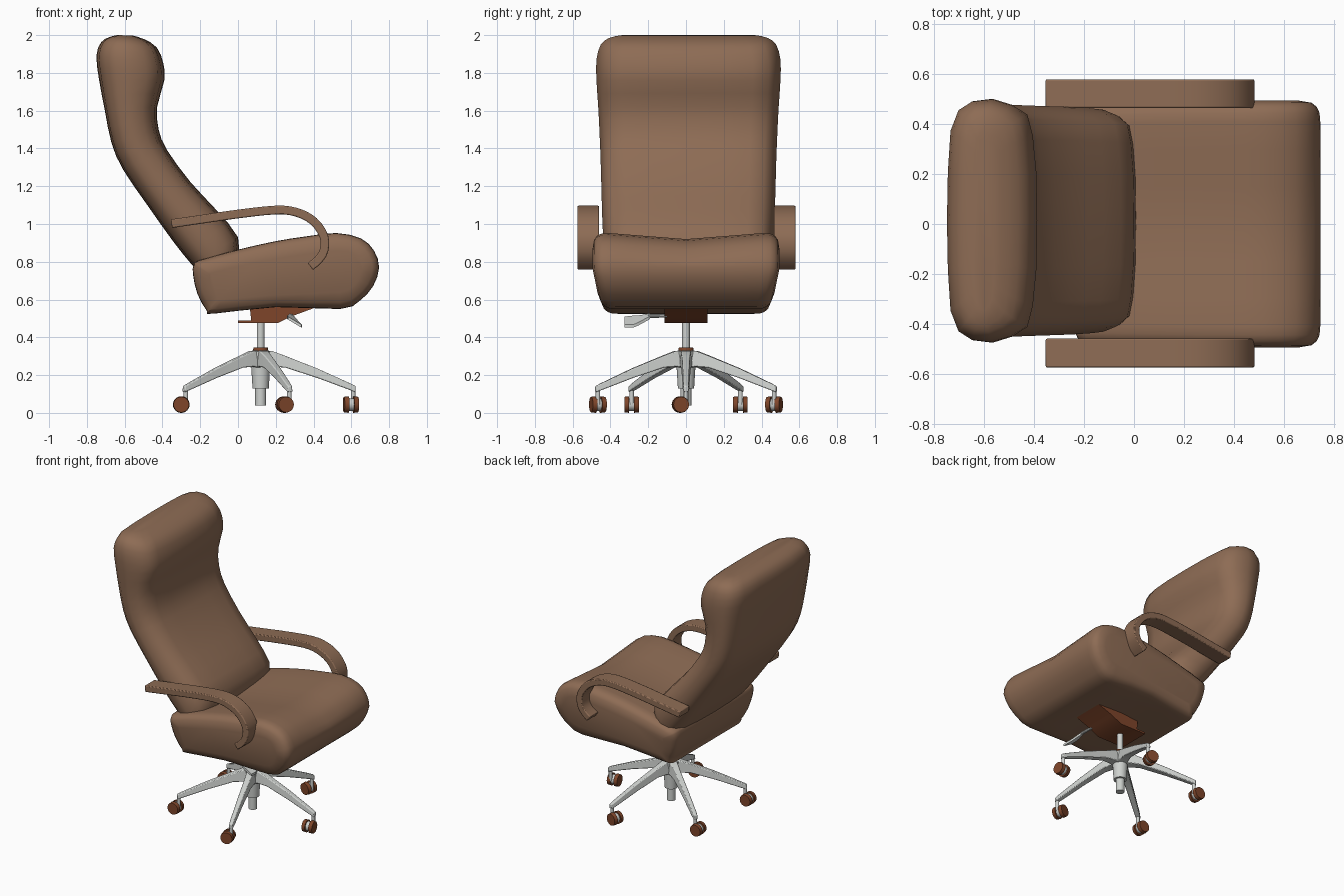
import bpy, bmesh, math
from mathutils import Vector, Matrix

if "Cube" in bpy.data.objects:
    bpy.data.objects.remove(bpy.data.objects["Cube"])


def material(name, rgb):
    m = bpy.data.materials.new(name)
    m.diffuse_color = (*rgb, 1)
    m.use_nodes = True
    m.node_tree.nodes["Principled BSDF"].inputs["Base Color"].default_value = m.diffuse_color
    return m


LEATHER = material("brown leather", (0.27, 0.15, 0.09))
RUST = material("rust brown plastic", (0.21, 0.06, 0.023))
METAL = material("light grey metal", (0.62, 0.64, 0.62))


def finish(bm, name, mat, angle=35, bevel=0):
    bmesh.ops.recalc_face_normals(bm, faces=bm.faces)
    me = bpy.data.meshes.new(name)
    bm.to_mesh(me)
    bm.free()
    me.materials.append(mat)
    ob = bpy.data.objects.new(name, me)
    bpy.context.collection.objects.link(ob)
    bpy.ops.object.select_all(action='DESELECT')
    ob.select_set(True)
    bpy.context.view_layer.objects.active = ob
    bpy.ops.object.shade_smooth_by_angle(angle=math.radians(angle))
    if bevel:
        b = ob.modifiers.new("bevel", 'BEVEL')
        b.width, b.segments = bevel, 2
    return ob


def loft(name, rings, mat, angle=35, bevel=0):
    """Skin a list of equal closed rings and cap both ends."""
    bm = bmesh.new()
    vs = [[bm.verts.new(p) for p in r] for r in rings]
    n = len(rings[0])
    for a, b in zip(vs, vs[1:]):
        for i in range(n):
            bm.faces.new((a[i], a[(i + 1) % n], b[(i + 1) % n], b[i]))
    bm.faces.new(vs[0])
    bm.faces.new(vs[-1])
    return finish(bm, name, mat, angle, bevel)


def smooth(pts, steps=3, closed=False):
    """Catmull-Rom curve through points of any dimension."""
    ps = [Vector(p) for p in pts]
    n = len(ps)
    get = (lambda i: ps[i % n]) if closed else (lambda i: ps[max(0, min(n - 1, i))])
    out = []
    for i in range(n if closed else n - 1):
        a, b, c, d = (get(i + k) for k in (-1, 0, 1, 2))
        for s in range(steps):
            t = s / steps
            out.append(0.5 * (2 * b + (c - a) * t + (2 * a - 5 * b + 4 * c - d) * t * t
                              + (3 * b - a - 3 * c + d) * t ** 3))
    return out if closed else out + [ps[-1]]


def cylinder(name, mat, r1, r2, start, end, seg=20):
    a, b = Vector(start), Vector(end)
    bm = bmesh.new()
    rot = (b - a).to_track_quat('Z', 'Y').to_matrix().to_4x4()
    bmesh.ops.create_cone(bm, cap_ends=True, segments=seg, radius1=r1, radius2=r2,
                          depth=(b - a).length, matrix=Matrix.Translation((a + b) / 2) @ rot)
    return finish(bm, name, mat)


# Seat cushion: side profile lofted across the width
seat_profile = smooth([(-0.235, 0.785), (-0.2, 0.81), (0, 0.865), (0.2, 0.91), (0.36, 0.935),
                       (0.52, 0.953), (0.65, 0.925), (0.72, 0.86), (0.747, 0.77), (0.715, 0.67),
                       (0.64, 0.59), (0.54, 0.55), (0.2, 0.56), (-0.13, 0.525), (-0.165, 0.54),
                       (-0.215, 0.63), (-0.238, 0.73)], 2, True)
half = [(0, 1), (0.15, 1), (0.3, 1), (0.41, 1), (0.445, 0.985), (0.47, 0.93), (0.487, 0.82), (0.496, 0.55)]
stations = [(-y, s) for y, s in half[:0:-1]] + half
rings = []
for y, s in stations:
    ring = []
    for x, z in seat_profile:
        cx = min(max(x, -0.04), 0.55)
        cz = 0.67 + 0.08 * (cx + 0.04) / 0.59
        px, pz = cx + (x - cx) * s, cz + (z - cz) * s
        if z > 0.78:                                   # dished top
            pz -= 0.033 * max(0, 1 - abs(y) / 0.42) * min(1, (z - 0.78) / 0.08)
        f = 1 - 0.1 * min(1, max(0, (0.77 - pz) / 0.24)) - 0.04 * max(0, 0.3 - px)
        ring.append((px, y * f, pz))
    rings.append(ring)
loft("seat", rings, LEATHER, 45)

# Backrest: front x,z / back x,z / half width going up the back
back = smooth([(0.0, 0.80, -0.2, 0.74, 0.43), (0.0, 0.93, -0.245, 0.785, 0.445),
               (-0.12, 1.08, -0.345, 0.91, 0.455), (-0.25, 1.22, -0.48, 1.10, 0.46),
               (-0.375, 1.39, -0.61, 1.29, 0.465), (-0.42, 1.5, -0.67, 1.43, 0.47),
               (-0.428, 1.62, -0.705, 1.6, 0.477), (-0.39, 1.76, -0.735, 1.76, 0.487),
               (-0.395, 1.85, -0.75, 1.89, 0.487), (-0.43, 1.935, -0.725, 1.962, 0.465),
               (-0.5, 1.98, -0.68, 1.99, 0.42), (-0.56, 1.998, -0.64, 2.0, 0.36)], 2)
side = [(0.0, 0.0), (0.01, 0.4), (0.05, 0.7), (0.11, 0.87), (0.28, 0.95), (0.5, 1.0),
        (0.72, 0.98), (0.87, 0.91), (0.96, 0.74), (0.99, 0.4), (1.0, 0.0)]
section = side + [(u, -v) for u, v in side[-2:0:-1]]
loft("backrest", [[(fx + (bx - fx) * u, 0.013 + w * v, fz + (bz - fz) * u) for u, v in section]
                  for fx, fz, bx, bz, w in back], LEATHER, 45)

# Armrests: bent flat strips
arm = smooth([(-0.352, 1.002), (-0.2, 1.024), (0, 1.053), (0.2, 1.074), (0.31, 1.062), (0.4, 1.015),
              (0.455, 0.935), (0.455, 0.86), (0.425, 0.81), (0.383, 0.775)], 3)
for label, y0, y1 in (("left", 0.465, 0.58), ("right", -0.575, -0.46)):
    rings = []
    for i, p in enumerate(arm):
        t = (arm[min(i + 1, len(arm) - 1)] - arm[max(i - 1, 0)]).normalized()
        n = Vector((-t.y, t.x)) * 0.023
        a, b = p + n, p - n
        rings.append([(a.x, y0, a.y), (a.x, y1, a.y), (b.x, y1, b.y), (b.x, y0, b.y)])
    loft(label + "_armrest", rings, LEATHER, 35, 0.006)

# Tilt mechanism under the seat
mech = [(0.0, 0.488), (0.0, 0.475), (0.21, 0.475), (0.28, 0.51), (0.43, 0.565), (0.4, 0.585),
        (0.06, 0.585), (0.07, 0.488)]
loft("tilt_mechanism", [[(x, y, z) for x, z in mech] for y in (-0.115, 0.115)], RUST)

# Height lever with paddle
cylinder("lever_stem", METAL, 0.01, 0.01, (0.28, -0.1, 0.515), (0.285, -0.2, 0.512), 10)
loft("lever_paddle", [[(x - 0.3 + cx, y, z + dz + t) for x, z, t in
                       ((0.3 - w, 0.6 * w, 0.008), (0.3 + w, -0.6 * w, 0.008),
                        (0.3 + w, -0.6 * w, -0.008), (0.3 - w, 0.6 * w, -0.008))]
                      for y, cx, dz, w in ((-0.19, 0.285, 0.512, 0.012), (-0.25, 0.295, 0.49, 0.03),
                                           (-0.28, 0.3, 0.483, 0.04), (-0.325, 0.3, 0.481, 0.035))], METAL)

# Gas column and hub
HX = 0.12
for name, mat, r1, r2, z0, z1 in (("column", METAL, 0.02, 0.02, 0.32, 0.5),
                                  ("collar", RUST, 0.042, 0.038, 0.322, 0.346),
                                  ("hub", METAL, 0.043, 0.055, 0.13, 0.326),
                                  ("hub_tip", METAL, 0.029, 0.029, 0.038, 0.135)):
    cylinder(name, mat, r1, r2, (HX, 0, z0), (HX, 0, z1), 24)

# Five legs with twin-wheel casters: star angle, caster offset, axle direction
casters = [(0, (-0.012, -0.03), 8), (72, (-0.025, 0.0), 75), (144, (-0.024, 0), 90),
           (216, (-0.024, 0), 90), (288, (-0.025, 0.0), 105)]
for k, (deg, off, axle) in enumerate(casters):
    a = math.radians(deg)
    d, s = Vector((math.cos(a), math.sin(a), 0)), Vector((-math.sin(a), math.cos(a), 0))
    hub = Vector((HX, 0, 0))
    rings = []
    for r, lo, hi, w in ((0.02, 0.235, 0.33, 0.035), (0.06, 0.245, 0.328, 0.033), (0.13, 0.24, 0.302, 0.027),
                         (0.3, 0.185, 0.235, 0.022), (0.47, 0.122, 0.158, 0.018), (0.503, 0.11, 0.142, 0.015)):
        rings.append([hub + d * r + s * (w * v) + Vector((0, 0, z))
                      for v, z in ((-1, lo), (1, lo), (0.75, hi), (-0.75, hi))])
    loft(f"leg_{k + 1}", rings, METAL, 30, 0.005)
    tip = hub + d * 0.49
    cylinder(f"caster_pin_{k + 1}", METAL, 0.012, 0.012, tip + Vector((0, 0, 0.045)),
             tip + Vector((0, 0, 0.125)), 12)
    c = tip + Vector((*off, 0.044))
    ax = Vector((math.cos(math.radians(axle)), math.sin(math.radians(axle)), 0))
    cylinder(f"caster_body_{k + 1}", METAL, 0.033, 0.033, c - ax * 0.016, c + ax * 0.016)
    for side_name, sg in (("a", -1), ("b", 1)):
        cylinder(f"caster_wheel_{k + 1}{side_name}", RUST, 0.044, 0.041,
                 c + ax * (sg * 0.013), c + ax * (sg * 0.038), 24)
